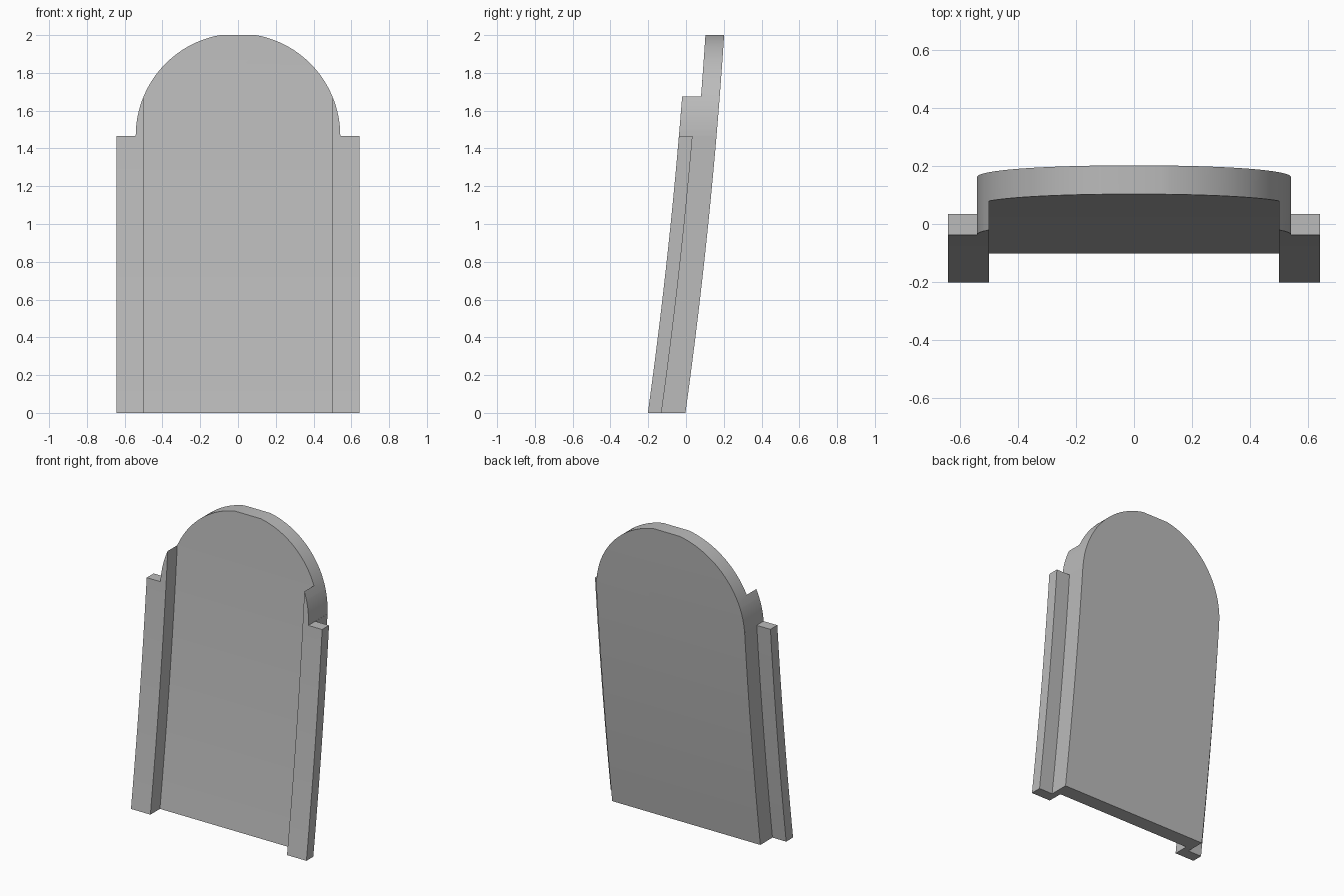
import bpy
import bmesh
import math
from mathutils import Vector

cube = bpy.data.objects.get("Cube")
if cube:
    bpy.data.objects.remove(cube, do_unlink=True)

HALF_PLATE, HALF_INNER, HALF_FLANGE = 0.542, 0.5, 0.642
SPRING, TOP, ARCH_R = 1.467, 2.0, 0.5415


def mirrored(half):
    """Close a right-hand outline by reflecting it in x."""
    return half + [(-x, v) for x, v in reversed(half)]


def prism(name, outline, to_3d, extrude):
    """Extrude a flat outline into a closed solid."""
    bm = bmesh.new()
    face = bm.faces.new([bm.verts.new(to_3d(*p)) for p in outline])
    out = bmesh.ops.extrude_face_region(bm, geom=[face])
    moved = [g for g in out["geom"] if isinstance(g, bmesh.types.BMVert)]
    bmesh.ops.translate(bm, verts=moved, vec=Vector(extrude))
    bmesh.ops.recalc_face_normals(bm, faces=bm.faces)
    mesh = bpy.data.meshes.new(name)
    bm.to_mesh(mesh)
    bm.free()
    obj = bpy.data.objects.new(name, mesh)
    bpy.context.collection.objects.link(obj)
    return obj


# Channel section: back plate, two forward lips and outward flanges
section = mirrored([
    (HALF_INNER, -0.102), (HALF_INNER, -0.202), (HALF_FLANGE, -0.202),
    (HALF_FLANGE, -0.13), (HALF_PLATE, -0.13), (HALF_PLATE, -0.003)])
panel = prism("arched_panel", section, lambda x, y: (x, y, 0), (0, 0, 2.2))

# Front outline: square shoulders and a round arch with a clipped top
start = math.asin((TOP - SPRING) / ARCH_R)
steps = 24
arch = [(ARCH_R * math.cos(start * i / steps),
         SPRING + ARCH_R * math.sin(start * i / steps)) for i in range(steps + 1)]
outline = mirrored([(0.8, -0.2), (0.8, SPRING)] + arch)
cutter = prism("arch_cutter", outline, lambda x, z: (x, -0.5, z), (0, 1, 0))
cutter.hide_render = True

trim = panel.modifiers.new("arch_trim", "BOOLEAN")
trim.operation = "INTERSECT"
trim.solver = "EXACT"
trim.object = cutter
trimmed = bpy.data.meshes.new_from_object(
    panel.evaluated_get(bpy.context.evaluated_depsgraph_get()))
panel.modifiers.clear()
panel.data = trimmed
bpy.data.objects.remove(cutter, do_unlink=True)

# Slice into bands, then lean the panel back along a gentle curve
bm = bmesh.new()
bm.from_mesh(trimmed)
bands = 16
for i in range(1, bands):
    bmesh.ops.bisect_plane(bm, geom=bm.verts[:] + bm.edges[:] + bm.faces[:],
                           dist=1e-5, plane_co=(0, 0, TOP * i / bands),
                           plane_no=(0, 0, 1))
for v in bm.verts:
    z = v.co.z
    v.co.y += 0.139 * z - 0.0183 * z * z
bmesh.ops.recalc_face_normals(bm, faces=bm.faces)
bm.to_mesh(trimmed)
bm.free()

# Plain grey finish
grey = bpy.data.materials.new("plain_grey")
grey.use_nodes = True
colour = (0.5, 0.5, 0.5, 1)
grey.diffuse_color = colour
grey.node_tree.nodes["Principled BSDF"].inputs["Base Color"].default_value = colour
trimmed.materials.clear()
trimmed.materials.append(grey)

bpy.ops.object.select_all(action="DESELECT")
panel.select_set(True)
bpy.context.view_layer.objects.active = panel
bpy.ops.object.shade_smooth_by_angle(angle=math.radians(30))
